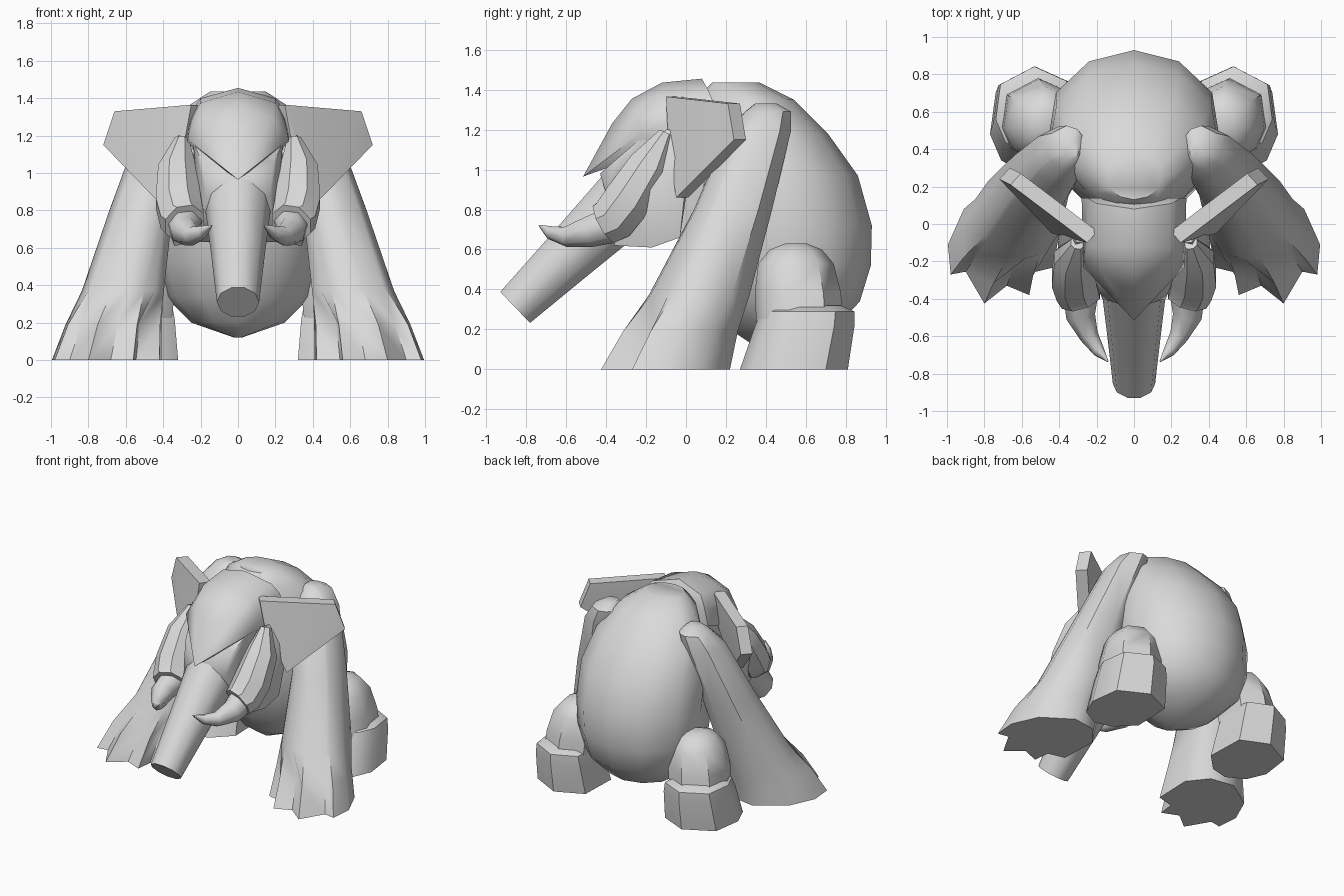
import bpy, bmesh, math
from mathutils import Vector

if "Cube" in bpy.data.objects:
    bpy.data.objects.remove(bpy.data.objects["Cube"])

grey = bpy.data.materials.new("stone_grey")
grey.diffuse_color = (0.7, 0.7, 0.7, 1)
grey.use_nodes = True
grey.node_tree.nodes["Principled BSDF"].inputs["Base Color"].default_value = grey.diffuse_color


def finish(name, bm, mirror=False, angle=35):
    """Turn a bmesh into a named, shaded object, mirrored across x if paired."""
    bmesh.ops.recalc_face_normals(bm, faces=bm.faces)
    mesh = bpy.data.meshes.new(name)
    bm.to_mesh(mesh)
    bm.free()
    mesh.materials.append(grey)
    ob = bpy.data.objects.new(name, mesh)
    bpy.context.collection.objects.link(ob)
    if mirror:
        mod = ob.modifiers.new("mirror", "MIRROR")
        mod.use_mirror_merge = False
    bpy.ops.object.select_all(action="DESELECT")
    ob.select_set(True)
    bpy.context.view_layer.objects.active = ob
    bpy.ops.object.shade_smooth_by_angle(angle=math.radians(angle))
    return ob


def loft(name, rings, mirror=False, angle=35):
    """Skin a list of equal-length rings and cap both ends."""
    bm = bmesh.new()
    vs = [[bm.verts.new(p) for p in r] for r in rings]
    n = len(vs[0])
    for a, b in zip(vs, vs[1:]):
        for i in range(n):
            j = (i + 1) % n
            bm.faces.new((a[i], a[j], b[j], b[i]))
    bm.faces.new(vs[0])
    bm.faces.new(vs[-1])
    return finish(name, bm, mirror, angle)


def hull(name, pts, mirror=False, both=False, angle=35):
    """Convex solid; 'both' adds each point's reflection in x."""
    if both:
        pts = pts + [(-x, y, z) for x, y, z in pts if x]
    bm = bmesh.new()
    for p in pts:
        bm.verts.new(p)
    bmesh.ops.convex_hull(bm, input=bm.verts)
    junk = [v for v in bm.verts if not v.link_faces]
    bmesh.ops.delete(bm, geom=junk, context="VERTS")
    return finish(name, bm, mirror, angle)


def tube(name, path, sides, mirror=False, angle=35):
    """Round tube through (x, y, z, radius) points."""
    pts = [Vector(p[:3]) for p in path]
    rings = []
    for k, c in enumerate(pts):
        t = (pts[min(k + 1, len(pts) - 1)] - pts[max(k - 1, 0)]).normalized()
        u = t.cross(Vector((1, 0, 0))).normalized()
        v = u.cross(t)
        r = path[k][3]
        rings.append([c + r * (math.cos(a) * u + math.sin(a) * v)
                      for a in (2 * math.pi * (i + .5) / sides for i in range(sides))])
    return loft(name, rings, mirror, angle)


# Body: stacked ovals (height, front y, back y, half width, front narrowing)
body = [(0.12, .34, .48, .02, 1), (0.20, .22, .74, .25, 1), (0.34, .14, .87, .39, 1),
        (0.52, .06, .925, .44, 1), (0.72, .02, .93, .455, 1), (0.97, .0, .86, .45, .85),
        (1.18, .0, .71, .40, .75), (1.35, .05, .54, .28, .85), (1.435, .13, .37, .15, 1)]
rings = []
for z, y0, y1, w, f in body:
    ring = []
    for i in range(12):
        c, s = math.cos(math.tau * i / 12), math.sin(math.tau * i / 12)
        wide = f if s < -.1 else 1.06 if s > .1 and abs(c) > .1 else 1
        ring.append((w * c * wide, (y0 + y1) / 2 + (y1 - y0) / 2 * s, z))
    rings.append(ring)
loft("body", rings, angle=45)

# Head: forehead shell with a pointed brow, face under it, jaw behind the tusks
hull("forehead", [(0, .08, 1.455), (.2, .11, 1.40), (.25, .14, 1.33), (.28, .14, 1.2),
                  (0, -.12, 1.435), (.2, -.12, 1.375), (.25, -.12, 1.28), (0, -.27, 1.355),
                  (.18, -.25, 1.30), (.27, -.23, 1.18), (0, -.37, 1.23), (0, -.515, .965),
                  (.27, .0, 1.15), (.12, -.25, 1.08)], both=True, angle=45)
hull("face", [(.19, -.35, 1.05), (.24, -.21, 1.17), (.17, -.40, .88), (.19, -.33, .78),
              (.07, -.43, .98), (.2, -.3, .70), (.2, -.2, .63), (.2, .1, .7), (.25, .1, 1.2)],
     both=True, angle=45)
hull("jaw", [(.31, -.1, 1.2), (.36, .05, 1.2), (.40, .0, .95), (.41, -.18, .9),
             (.36, -.03, .66), (.34, -.17, .61), (.29, -.36, .62), (.36, -.32, .85),
             (.22, -.3, .65), (.24, -.1, 1.15)], mirror=True, angle=45)
tube("trunk", [(0, -.855, .31, .113), (0, -.58, .575, .145), (0, -.30, .845, .18),
               (0, -.12, 1.02, .2)], 10, angle=50)

# Tusk sleeves and tusks
tube("tusk_sleeve", [(.30, -.10, 1.18, .04), (.325, -.185, 1.02, .11),
                     (.32, -.29, .85, .13), (.30, -.36, .755, .125),
                     (.285, -.405, .73, .115)], 8, mirror=True, angle=40)
tube("tusk", [(.285, -.38, .725, .095), (.285, -.49, .69, .08), (.24, -.60, .665, .052),
              (.19, -.68, .685, .034), (.14, -.735, .72, .004)], 7, mirror=True, angle=60)

# Ears: thick slanted plates
ear = [(.25, -.10, 1.365), (.66, .21, 1.33), (.72, .24, 1.15), (.44, -.05, .86),
       (.29, -.09, 1.15)]
hull("ear", ear + [(x - .055, y + .06, z) for x, y, z in ear], mirror=True, angle=25)

# Front legs: toed foot outline lofted up into a leaning shoulder
foot = [(.995, -.11), (.98, -.27), (.90, -.255), (.80, -.425), (.68, -.33), (.56, -.38),
        (.545, -.26), (.42, -.23), (.41, .05), (.52, .19), (.70, .22), (.91, .08)]
rings = [[(x, y, 0) for x, y in foot],
         [(.68 + (x - .72) * .88, .01 + (y + .06) * .89, .19) for x, y in foot]]
for z, cx, cy, r in [(.37, .605, .065, .23), (.8, .51, .235, .178),
                     (1.19, .40, .365, .145), (1.29, .36, .41, .105), (1.33, .345, .40, .05)]:
    ring = []
    for x, y in foot:
        a = math.atan2(y + .1, x - .7)
        ring.append((cx + r * math.cos(a), cy + r * math.sin(a) * 1.1, z))
    rings.append(ring)
loft("front_leg", rings, mirror=True, angle=45)

# Hind feet and thighs
hind = [(.32, .45), (.45, .32), (.58, .29), (.71, .36), (.77, .50), (.74, .72),
        (.53, .83), (.33, .74)]


def hind_ring(z, s, dy=0, dx=0):
    return [(.55 + (x - .55) * s + dx, .56 + (y - .56) * s + dy, z) for x, y in hind]


loft("hind_foot", [hind_ring(0, 1, -.02), hind_ring(.22, .92, .035), hind_ring(.29, .86, .05),
                   hind_ring(.32, .6, .05)], mirror=True, angle=40)
loft("thigh", [hind_ring(.2, .8, .01, -.01), hind_ring(.38, .8, 0, -.03),
               hind_ring(.53, .70, -.01, -.05), hind_ring(.60, .48, -.01, -.06),
               hind_ring(.63, .2, -.01, -.06)], mirror=True, angle=45)
